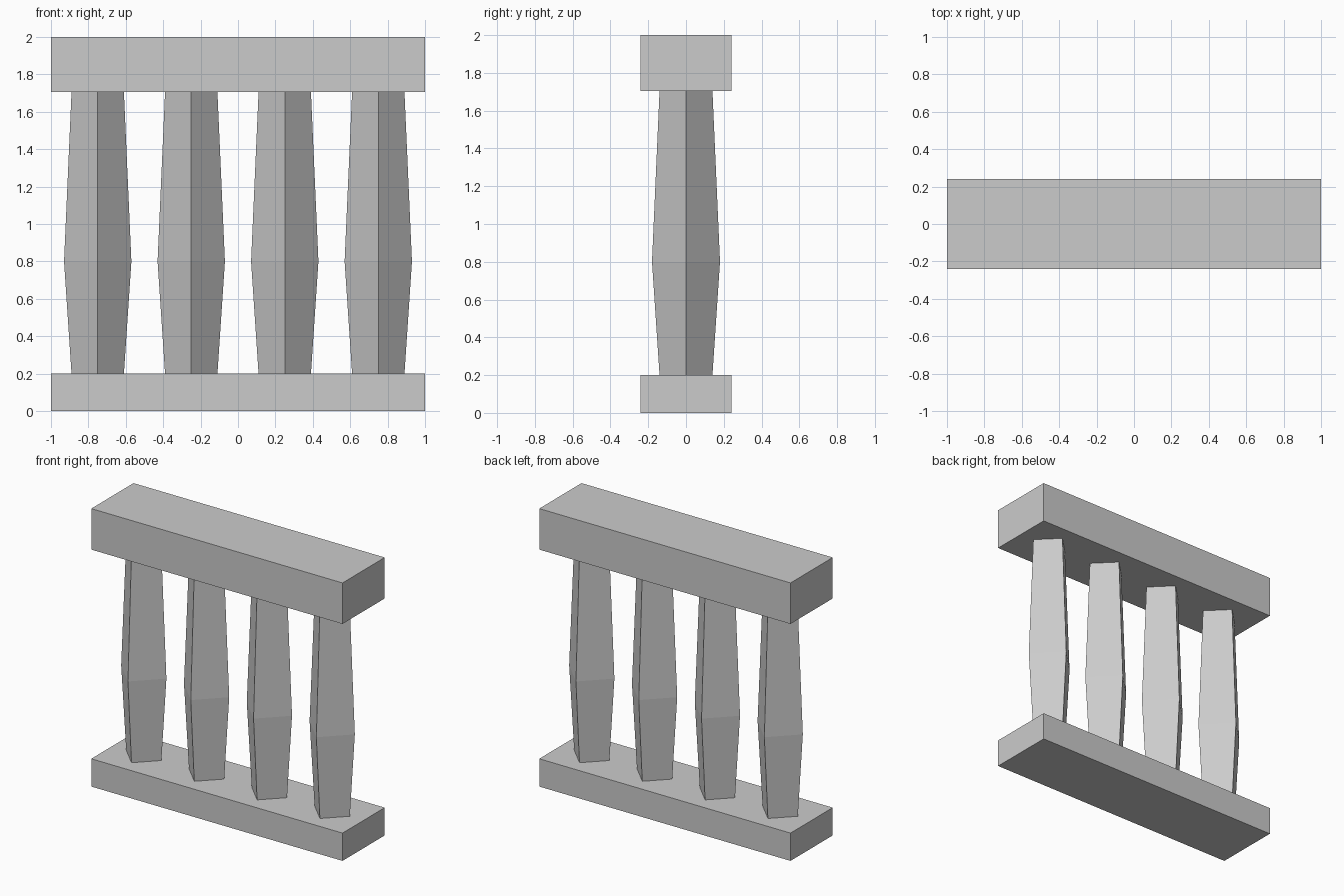
import bpy, bmesh
from math import cos, sin, pi

if "Cube" in bpy.data.objects:
    bpy.data.objects.remove(bpy.data.objects["Cube"])


def rail(name, z0, z1):
    bpy.ops.mesh.primitive_cube_add(size=1, location=(0, 0, (z0 + z1) / 2))
    ob = bpy.context.object
    ob.name = name
    ob.scale = (2.0, 0.48, z1 - z0)
    bpy.ops.object.transform_apply(location=False, rotation=False, scale=True)


def baluster(name, x, profile, sides=4):
    bm = bmesh.new()
    rings = [[bm.verts.new((r * cos(2 * pi * i / sides), r * sin(2 * pi * i / sides), z))
              for i in range(sides)] for r, z in profile]
    for lo, hi in zip(rings, rings[1:]):
        for i in range(sides):
            j = (i + 1) % sides
            bm.faces.new((lo[i], lo[j], hi[j], hi[i]))
    bm.faces.new(rings[0][::-1])
    bm.faces.new(rings[-1])
    me = bpy.data.meshes.new(name)
    bm.to_mesh(me)
    bm.free()
    ob = bpy.data.objects.new(name, me)
    ob.location.x = x
    bpy.context.collection.objects.link(ob)


# Base and handrail
rail("bottom_rail", 0.0, 0.2)
rail("top_rail", 1.705, 2.0)

# Four diamond-section balusters, widest below the middle
for n in range(4):
    baluster(f"baluster_{n + 1}", -0.75 + 0.5 * n,
             [(0.14, 0.2), (0.18, 0.8), (0.14, 1.705)])
